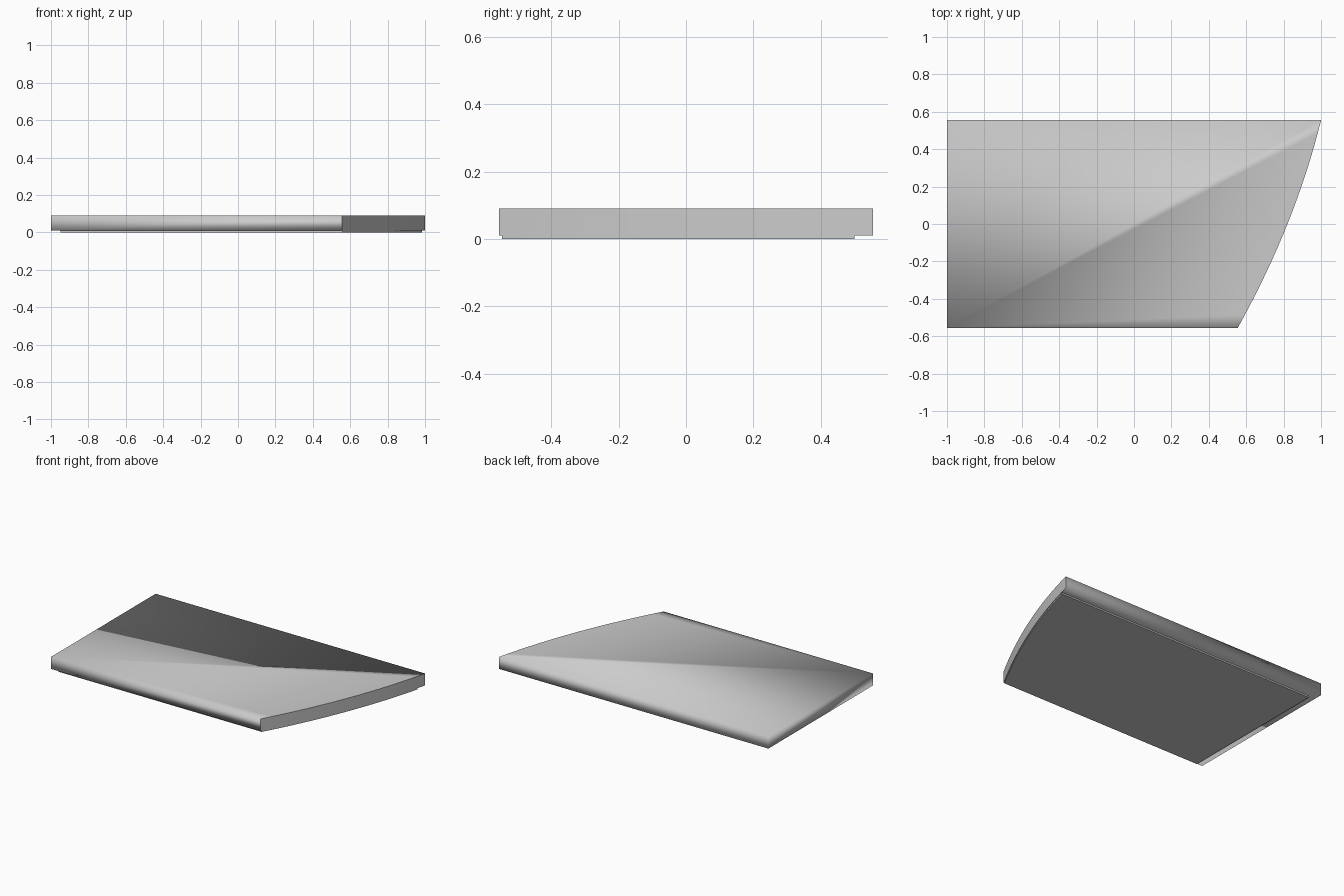
import bpy, bmesh

if "Cube" in bpy.data.objects:
    bpy.data.objects.remove(bpy.data.objects["Cube"])

HALF_Y = 0.555


def curved_end(y):
    """x position of the bowed right-hand edge at a given y."""
    return 0.7775 + 0.401 * y + 0.043 * (1 - (y / HALF_Y) ** 2)


def outline(x_left, y_front, y_back, inset=0.0, steps=16):
    pts = [(x_left, y_back), (x_left, y_front)]
    for i in range(steps + 1):
        y = y_front + (y_back - y_front) * i / steps
        pts.append((curved_end(y) - inset, y))
    return pts


def plate(name, pts, z0, z1, smooth):
    bm = bmesh.new()
    low = [bm.verts.new((x, y, z0)) for x, y in pts]
    high = [bm.verts.new((x, y, z1)) for x, y in pts]
    n = len(pts)
    bm.faces.new(low[::-1])
    bm.faces.new(high)
    for i in range(n):
        j = (i + 1) % n
        face = bm.faces.new((low[i], low[j], high[j], high[i]))
        # crisp border around the curved end
        if smooth and 2 <= i < n - 1:
            for e in face.edges:
                if e.verts[0].co.z == e.verts[1].co.z:
                    e.smooth = False
    for i in (2, n - 1):
        bm.edges.get((low[i], high[i])).smooth = False
    bmesh.ops.recalc_face_normals(bm, faces=bm.faces)
    for f in bm.faces:
        f.smooth = smooth
    mesh = bpy.data.meshes.new(name)
    bm.to_mesh(mesh)
    bm.free()
    obj = bpy.data.objects.new(name, mesh)
    bpy.context.collection.objects.link(obj)
    return obj


# Main slab with softened shading
plate("slab", outline(-1, -HALF_Y, HALF_Y), 0.01, 0.09, True)
# Thin pad underneath, set in from the left and back edges
plate("bottom_pad", outline(-0.95, -0.545, 0.50, 0.003), 0.0, 0.01, False)
